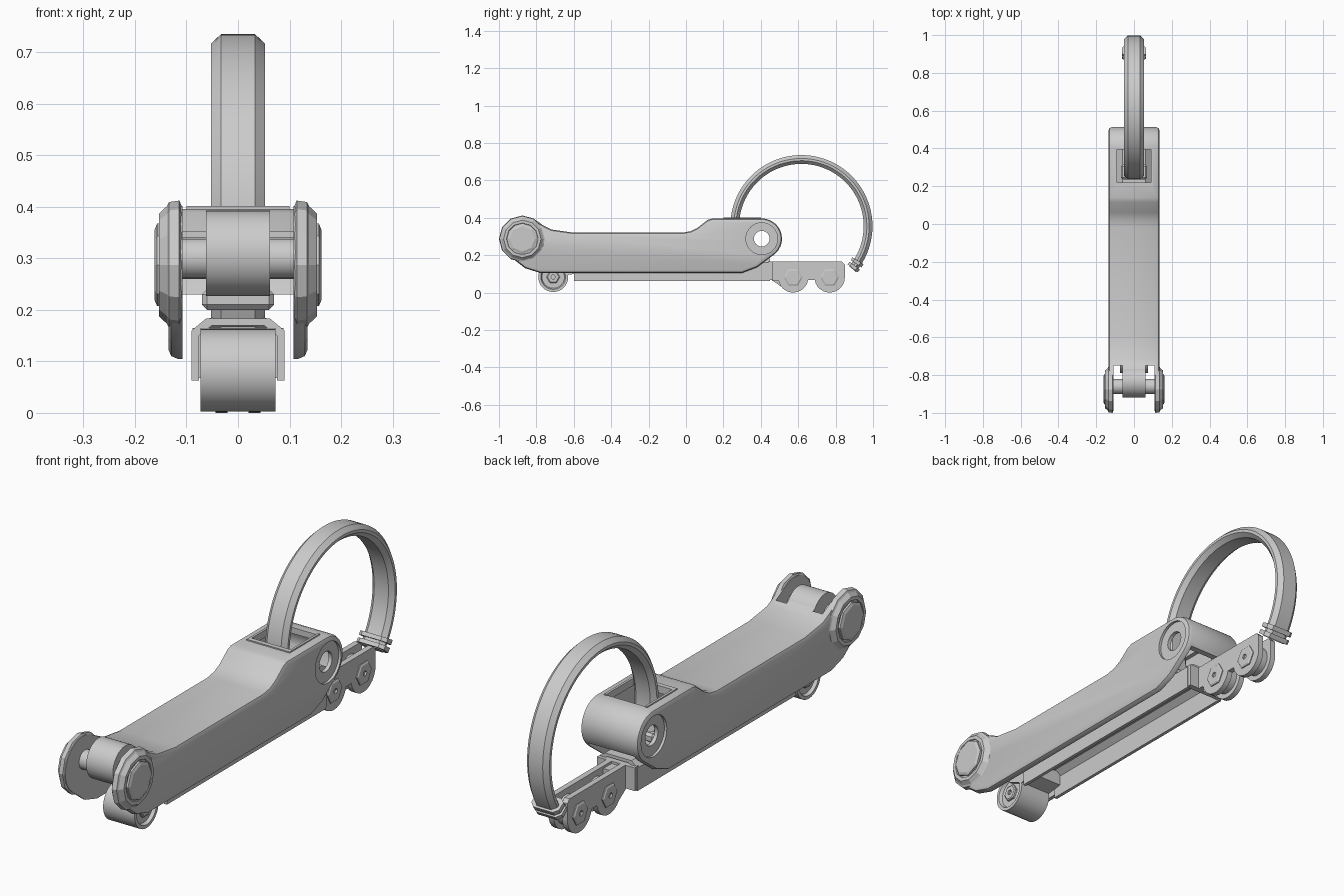
import bpy, bmesh
from math import sin, cos, radians

if "Cube" in bpy.data.objects:
    bpy.data.objects.remove(bpy.data.objects["Cube"], do_unlink=True)

grey = bpy.data.materials.new("plain grey")
grey.use_nodes = True
grey.diffuse_color = (0.6, 0.6, 0.6, 1)
grey.node_tree.nodes["Principled BSDF"].inputs["Base Color"].default_value = (0.6, 0.6, 0.6, 1)


def finish(name, bm):
    bmesh.ops.remove_doubles(bm, verts=bm.verts, dist=1e-5)
    bmesh.ops.recalc_face_normals(bm, faces=bm.faces)
    mesh = bpy.data.meshes.new(name)
    bm.to_mesh(mesh)
    bm.free()
    mesh.materials.append(grey)
    ob = bpy.data.objects.new(name, mesh)
    bpy.context.collection.objects.link(ob)
    return ob


def activate(ob):
    bpy.ops.object.select_all(action='DESELECT')
    bpy.context.view_layer.objects.active = ob
    ob.select_set(True)


def smooth(ob):
    activate(ob)
    bpy.ops.object.shade_smooth_by_angle(angle=radians(30))


def arc(y, z, r, a0, a1, n=12):
    angles = [radians(a0 + (a1 - a0) * i / n) for i in range(n + 1)]
    return [(y + r * cos(a), z + r * sin(a)) for a in angles]


def plate(name, pts, x0, x1):
    """Side profile in (y, z), extruded from x0 to x1."""
    bm = bmesh.new()
    face = bm.faces.new([bm.verts.new((x0, y, z)) for y, z in pts])
    ext = bmesh.ops.extrude_face_region(bm, geom=[face])
    new = [v for v in ext["geom"] if isinstance(v, bmesh.types.BMVert)]
    bmesh.ops.translate(bm, verts=new, vec=(x1 - x0, 0, 0))
    return finish(name, bm)


def box(name, x, y0, y1, z0, z1):
    return plate(name, [(y0, z0), (y1, z0), (y1, z1), (y0, z1)], -x, x)


def lathe(name, y, z, section, n, a0=0, a1=360, side=1):
    """Section of (x, radius) turned about an x axis through (y, z)."""
    bm = bmesh.new()
    full = a1 - a0 == 360
    rings = []
    for i in range(n if full else n + 1):
        a = radians(a0 + (a1 - a0) * i / n)
        rings.append([bm.verts.new((x * side, y + r * cos(a), z + r * sin(a))) for x, r in section])
    m = len(section)
    for i in range(n):
        p, q = rings[i], rings[(i + 1) % len(rings)]
        for j in range(m - 1 if full else m):
            k = (j + 1) % m
            loop = [p[j], p[k], q[k], q[j]]
            if full and section[j][1] == 0:
                loop = [p[j], p[k], q[k]]
            elif full and section[k][1] == 0:
                loop = [p[j], p[k], q[j]]
            bm.faces.new(loop)
    if not full:
        bm.faces.new(rings[0])
        bm.faces.new(rings[-1])
    return finish(name, bm)


def rod(name, y, z, r, x, n=32):
    return lathe(name, y, z, [(-x, 0), (-x, r), (x, r), (x, 0)], n)


def cut(ob, cutters):
    activate(ob)
    for c in cutters:
        c.hide_render = True
        mod = ob.modifiers.new("cut", 'BOOLEAN')
        mod.operation = 'DIFFERENCE'
        mod.solver = 'EXACT'
        mod.object = c
        bpy.ops.object.modifier_apply(modifier=mod.name)
        bpy.data.objects.remove(c, do_unlink=True)


def bevel(ob, width, segments=2):
    mod = ob.modifiers.new("bevel", 'BEVEL')
    mod.width, mod.segments = width, segments
    mod.limit_method, mod.angle_limit = 'ANGLE', radians(60)
    activate(ob)
    bpy.ops.object.modifier_apply(modifier=mod.name)


EAR = (0.405, 0.288)
HUB = (-0.875, 0.287)

# Main arm: solid profile, hollowed from below and forked at the front
arm_pts = [(-0.78, 0.105), (0.3, 0.105), (0.38, 0.135)] + arc(*EAR, 0.108, -50, 90, 16)
arm_pts += [(0.14, 0.396), (0.115, 0.388), (0.06, 0.345), (0.025, 0.328), (-0.02, 0.32),
            (-0.6, 0.32), (-0.72, 0.337)] + arc(*HUB, 0.115, 65, 230, 16) + [(-0.86, 0.13)]
arm = plate("main_arm", arm_pts, -0.135, 0.135)
bevel(arm, 0.018)
cavity = [(-1.1, 0), (0.6, 0), (0.6, 0.23), (0.47, 0.23)] + arc(*EAR, 0.083, -10, 90)
cavity += [(0.13, 0.37), (0.05, 0.31), (-0.02, 0.295), (-0.6, 0.295), (-0.75, 0.31),
           (-0.75, 0.6), (-1.1, 0.6)]
recess = [lathe("recess", *EAR, [(0.124, 0), (0.124, 0.085), (0.2, 0.085), (0.2, 0)], 32, side=s)
          for s in (1, -1)]
cut(arm, [plate("cavity", cavity, -0.108, 0.108), box("ring_opening", 0.09, 0.22, 0.395, 0.3, 0.5),
          rod("ear_hole", *EAR, 0.042, 0.3, 24)] + recess)
smooth(arm)

# Rim around the ring opening and the socket under it
rim = box("opening_rim", 0.1, 0.2, 0.4, 0.385, 0.401)
cut(rim, [box("rim_cut", 0.09, 0.22, 0.5, 0.3, 0.5)])
socket = box("ring_socket", 0.07, 0.235, 0.315, 0.2, 0.24)
bevel(socket, 0.01, 1)

# Front hinge barrel, its neck and the cross pin
smooth(rod("hinge_barrel", -0.835, 0.31, 0.083, 0.062))
neck = [(-0.72, 0.295), (-0.72, 0.33), (-0.78, 0.365), (-0.83, 0.39), (-0.84, 0.25), (-0.78, 0.28)]
smooth(plate("barrel_neck", neck, -0.062, 0.062))
smooth(rod("hinge_pin", -0.86, 0.3, 0.04, 0.12, 16))

# Faceted hub washers and bolt heads on both sides of the fork
for side, word in ((1, "left"), (-1, "right")):
    washer = [(0.108, 0), (0.108, 0.112), (0.114, 0.125), (0.134, 0.122), (0.138, 0.114),
              (0.153, 0.1), (0.153, 0.085), (0.149, 0.083), (0.149, 0)]
    lathe(word + "_hub_washer", *HUB, washer, 12, side=side)
    lathe(word + "_hub_bolt", *HUB, [(0.14, 0), (0.14, 0.08), (0.157, 0.08), (0.162, 0.068), (0.162, 0)],
          8, side=side)

# Lower channel, open underneath
bm = bmesh.new()
half = [(0.09, 0.063), (0.09, 0.16), (0.062, 0.183)]
inner = [(0.05, 0.17), (0.076, 0.15), (0.076, 0.063)]
section = half + [(-x, z) for x, z in reversed(half)] + [(-x, z) for x, z in reversed(inner)] + inner
face = bm.faces.new([bm.verts.new((x, -0.6, z)) for x, z in section])
ext = bmesh.ops.extrude_face_region(bm, geom=[face])
bmesh.ops.translate(bm, vec=(0, 1.05, 0), verts=[v for v in ext["geom"] if isinstance(v, bmesh.types.BMVert)])
finish("lower_channel", bm)
box("channel_end_block", 0.088, 0.44, 0.465, 0.068, 0.165)

# Curled front end of the channel
smooth(lathe("channel_barrel", -0.71, 0.083,
             [(-0.06, 0), (-0.06, 0.06), (-0.073, 0.066), (-0.073, 0.08),
              (0.073, 0.08), (0.073, 0.066), (0.06, 0.06), (0.06, 0)], 32))
plate("barrel_strap", [(-0.71, 0.13), (-0.63, 0.095), (-0.56, 0.105), (-0.56, 0.165), (-0.71, 0.163)],
      -0.073, 0.073)


def nut(name, y, z, r, x, side):
    lathe(name, y, z, [(0, 0), (0, r), (x - 0.004, r), (x, r * 0.85), (x, 0.012), (x - 0.01, 0.012),
                       (x - 0.01, 0)], 6, side=side)


# Rear link plates joined by pins, with hexagonal nuts
PINS = [(0.573, 0.081), (0.768, 0.081)]
link = [(0.46, 0.165), (0.46, 0.065), (0.494, 0.065)] + arc(*PINS[0], 0.081, 190, 350)
link += arc(*PINS[1], 0.081, 190, 360) + [(0.849, 0.15), (0.835, 0.165)]
for side, word in ((1, "left"), (-1, "right")):
    smooth(plate(word + "_link_plate", link, side * 0.02, side * 0.044))
    for i, pin in enumerate(PINS):
        nut(f"{word}_link_nut_{i + 1}", *pin, 0.05, 0.052, side)
    nut(word + "_barrel_nut", -0.71, 0.083, 0.036, 0.072, side)
for i, pin in enumerate(PINS):
    smooth(rod(f"link_pin_{i + 1}", *pin, 0.06, 0.03, 24))
box("link_bridge", 0.03, 0.46, 0.52, 0.075, 0.155)

# Big open ring with chamfered section, and the two collars on its free end
RING = (0.617, 0.355)
ring = [(-0.052, 0.35), (-0.052, 0.362), (-0.033, 0.38), (0.033, 0.38),
        (0.052, 0.362), (0.052, 0.35), (0.033, 0.333), (-0.033, 0.333)]
smooth(lathe("open_ring", *RING, ring, 56, -40, 208))
collar = [(-0.064, 0.335), (-0.064, 0.372), (-0.045, 0.389), (0.045, 0.389),
          (0.064, 0.372), (0.064, 0.335), (0.045, 0.32), (-0.045, 0.32)]
for i, a in enumerate((-33, -38)):
    lathe(f"ring_collar_{i + 1}", *RING, collar, 2, a - 1.5, a + 1.5)
